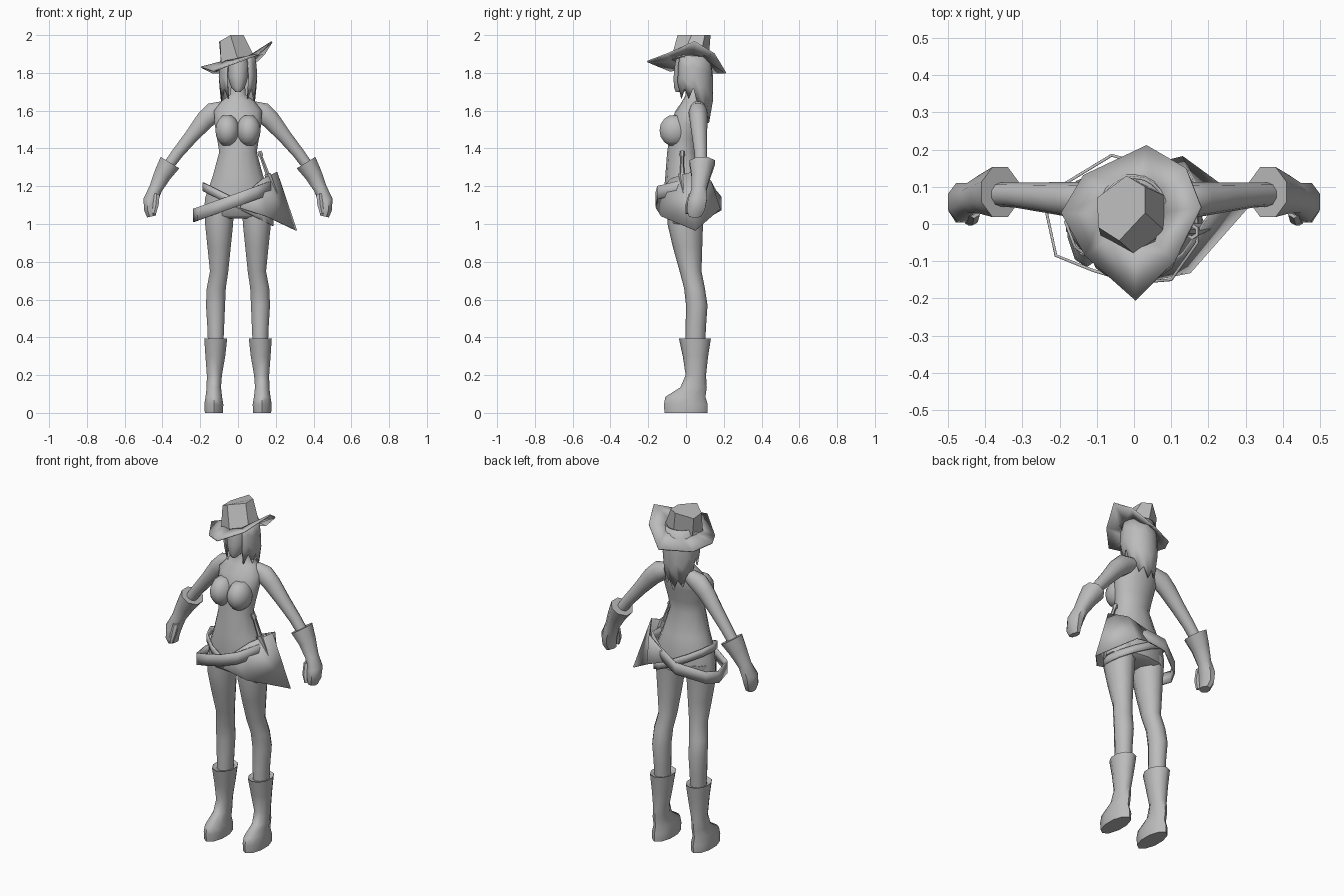
import bpy, bmesh, math
from mathutils import Vector

grey = bpy.data.materials.new("plain_grey")
grey.diffuse_color = (0.5, 0.5, 0.5, 1)


def make(name, verts, faces, angle=50, thick=0):
    me = bpy.data.meshes.new(name)
    me.from_pydata([tuple(v) for v in verts], [], faces)
    bm = bmesh.new()
    bm.from_mesh(me)
    bmesh.ops.recalc_face_normals(bm, faces=bm.faces)
    bm.to_mesh(me)
    bm.free()
    me.materials.append(grey)
    ob = bpy.data.objects.new(name, me)
    bpy.context.collection.objects.link(ob)
    if thick:
        mod = ob.modifiers.new("thickness", 'SOLIDIFY')
        mod.thickness = thick
        mod.offset = 0
    bpy.ops.object.select_all(action='DESELECT')
    ob.select_set(True)
    bpy.context.view_layer.objects.active = ob
    bpy.ops.object.shade_smooth_by_angle(angle=math.radians(angle))
    return ob


def bridge(name, rings, closed=True, caps=True, **kw):
    """Skin a list of equally long point rows."""
    n = len(rings[0])
    verts = [v for r in rings for v in r]
    faces = []
    for k in range(len(rings) - 1):
        for i in range(n if closed else n - 1):
            j = (i + 1) % n
            faces.append((k*n + i, k*n + j, k*n + n + j, k*n + n + i))
    if closed and caps:
        faces += [tuple(range(n)), tuple(range(len(verts) - n, len(verts)))]
    return make(name, verts, faces, **kw)


def limb(name, path, n=10, side=1, level=False, **kw):
    """Tube through (x, y, z, width radius, depth radius) stations."""
    rings = []
    for k, (x, y, z, a, b) in enumerate(path):
        p, q = path[max(k - 1, 0)], path[min(k + 1, len(path) - 1)]
        t = Vector((q[0] - p[0], 0, q[2] - p[2])).normalized()
        u = Vector((1, 0, 0)) if level else Vector((-t.z, 0, t.x))
        ring = []
        for i in range(n):
            w = 2 * math.pi * (i + .5) / n
            v = Vector((x, y, z)) + u * a * math.cos(w) + Vector((0, b * math.sin(w), 0))
            ring.append((v.x * side, v.y, v.z))
        rings.append(ring)
    return bridge(name, rings, **kw)


def stack(name, rows, x=0, **kw):
    """Level rings given as (z, half width, front y, back y)."""
    return limb(name, [(x, (f + b) / 2, z, w, (b - f) / 2) for z, w, f, b in rows],
                level=True, **kw)


# Torso and neck
stack("torso", [(1.03, .16, -.08, .09), (1.045, .187, -.105, .115), (1.14, .178, -.12, .125),
                (1.25, .138, -.11, .10), (1.38, .102, -.10, .065), (1.45, .113, -.09, .075),
                (1.53, .127, -.085, .095), (1.60, .13, -.055, .108), (1.65, .09, -.02, .10),
                (1.685, .042, -.002, .085), (1.76, .036, -.005, .07)], n=14)

# Head
stack("head", [(1.70, .015, -.055, -.01), (1.725, .038, -.066, .03), (1.78, .056, -.068, .08),
               (1.84, .064, -.062, .10), (1.90, .064, -.05, .10)], n=12)

for side, tag in ((1, "left"), (-1, "right")):
    # Bust
    bust = []
    for k in range(1, 8):
        w = math.pi * k / 8
        r = math.sin(w)
        bust.append((.056, -.06, 1.495 + .085 * math.cos(w), .066 * r, .083 * r))
    limb(tag + "_bust", bust, n=12, side=side, level=True)
    # Leg and boot
    limb(tag + "_leg", [(.098, 0, 1.10, .08, .10), (.1, -.004, 1.0, .078, .094),
                        (.1, .008, .88, .065, .078), (.1, .024, .75, .051, .058),
                        (.115, .045, .66, .053, .055), (.119, .057, .57, .053, .057),
                        (.118, .052, .46, .047, .054), (.118, .05, .37, .043, .052)],
         side=side, level=True)
    limb(tag + "_boot", [(.128, 0, 0, .05, .114), (.128, -.001, .045, .053, .116),
                         (.128, -.003, .085, .046, .106), (.128, .04, .135, .04, .07),
                         (.125, .052, .2, .042, .054), (.12, .05, .3, .055, .067),
                         (.118, .047, .395, .064, .085), (.118, .048, .385, .052, .07)],
         side=side, level=True)
    # Arm, glove and thumb
    limb(tag + "_arm", [(.07, .062, 1.615, .04, .04), (.13, .064, 1.59, .058, .05),
                        (.175, .066, 1.55, .052, .047), (.25, .072, 1.46, .039, .04),
                        (.32, .078, 1.375, .033, .034), (.375, .08, 1.30, .03, .032)], side=side)
    limb(tag + "_glove", [(.37, .084, 1.305, .04, .04), (.36, .086, 1.325, .063, .073),
                          (.40, .08, 1.26, .05, .056), (.437, .07, 1.185, .038, .043),
                          (.463, .06, 1.125, .042, .054), (.466, .052, 1.075, .034, .052),
                          (.458, .048, 1.04, .026, .035)][1:], n=8, side=side)
    limb(tag + "_thumb", [(.43, .035, 1.16, .018, .02), (.435, .012, 1.10, .017, .016),
                          (.445, .008, 1.055, .012, .012)], n=6, side=side)

# Hair: a jagged shell open at the face
angles = [math.radians(-55 + 290 * i / 16) for i in range(17)]
hair = []
for t, w, d in ((0, .085, .085), (.3, .094, .098), (.65, .098, .10), (1, .088, .078)):
    row = []
    for i, a in enumerate(angles):
        back = max(0, math.sin(a))
        low = 1.69 - .13 * back + (.03 if i % 2 else -.025)
        row.append((w * math.cos(a), .04 + d * math.sin(a), 1.895 + (low - 1.895) * t))
    hair.append(row)
bridge("hair", hair, closed=False, thick=.008)

# Hat: six-sided crown and an upturned brim
top = [(-.02, .13), (.03, .10), (.03, .03), (-.04, -.045), (-.095, -.01), (-.1, .07)]
base = [(0, .12), (.085, .075), (.085, -.02), (0, -.08), (-.09, -.03), (-.09, .07)]
bridge("hat_crown", [[(x, y, 1.87 + .2 * x) for x, y in base],
                     [(x, y, min(2, 1.965 + .7 * (x + .1))) for x, y in top]], angle=40)
edge = [(.005, -.205, 1.86), (.11, -.1, 1.9), (.18, .045, 1.965), (.14, .15, 1.9),
        (.035, .21, 1.80), (-.135, .13, 1.80), (-.195, .03, 1.83), (-.13, -.085, 1.81)]
inner = []
for x, y, z in edge:
    a = math.atan2(y - .02, x)
    px, py = .085 * math.cos(a), .02 + .09 * math.sin(a)
    inner.append((px, py, 1.875 + .2 * px))
bridge("hat_brim", [inner, edge], caps=False, angle=40, thick=.008)


def belt(name, outline, z0, slope, height):
    rows = [[(x, y, z0 + slope * x + h) for x, y in outline] for h in (-height / 2, height / 2)]
    bridge(name, rows, caps=False, thick=.008)


# Two loose crossing belts
belt("wide_belt", [(-.235, .03), (-.21, -.085), (-.11, -.125), (0, -.158), (.1, -.15), (.17, -.05),
                   (.165, .08), (.06, .15), (-.06, .185), (-.2, .1)], 1.13, .36, .07)
ellipse = [(.184 * math.cos(a * math.pi / 6), .005 + .132 * math.sin(a * math.pi / 6))
           for a in range(12)]
belt("narrow_belt", ellipse, 1.105, -.5, .045)

# Pointed hip flap
bridge("hip_flap", [
    [(.05, -.137, 1.17), (.13, -.08, 1.24), (.205, .03, 1.275), (.15, .13, 1.23), (.05, .155, 1.18)],
    [(.01, -.158, 1.085), (.15, -.13, 1.04), (.31, .05, .965), (.13, .18, 1.08), (.03, .155, 1.11)]],
    closed=False, thick=.006)

# Dagger tucked into the belt
limb("dagger_grip", [(.113, -.02, 1.385, .012, .012), (.12, -.02, 1.365, .016, .014),
                     (.123, -.02, 1.355, .009, .009), (.158, -.02, 1.26, .012, .012)], n=6)
limb("dagger_blade", [(.156, -.02, 1.265, .02, .022), (.19, -.01, 1.17, .018, .012),
                      (.23, .01, 1.06, .006, .006)], n=6)
